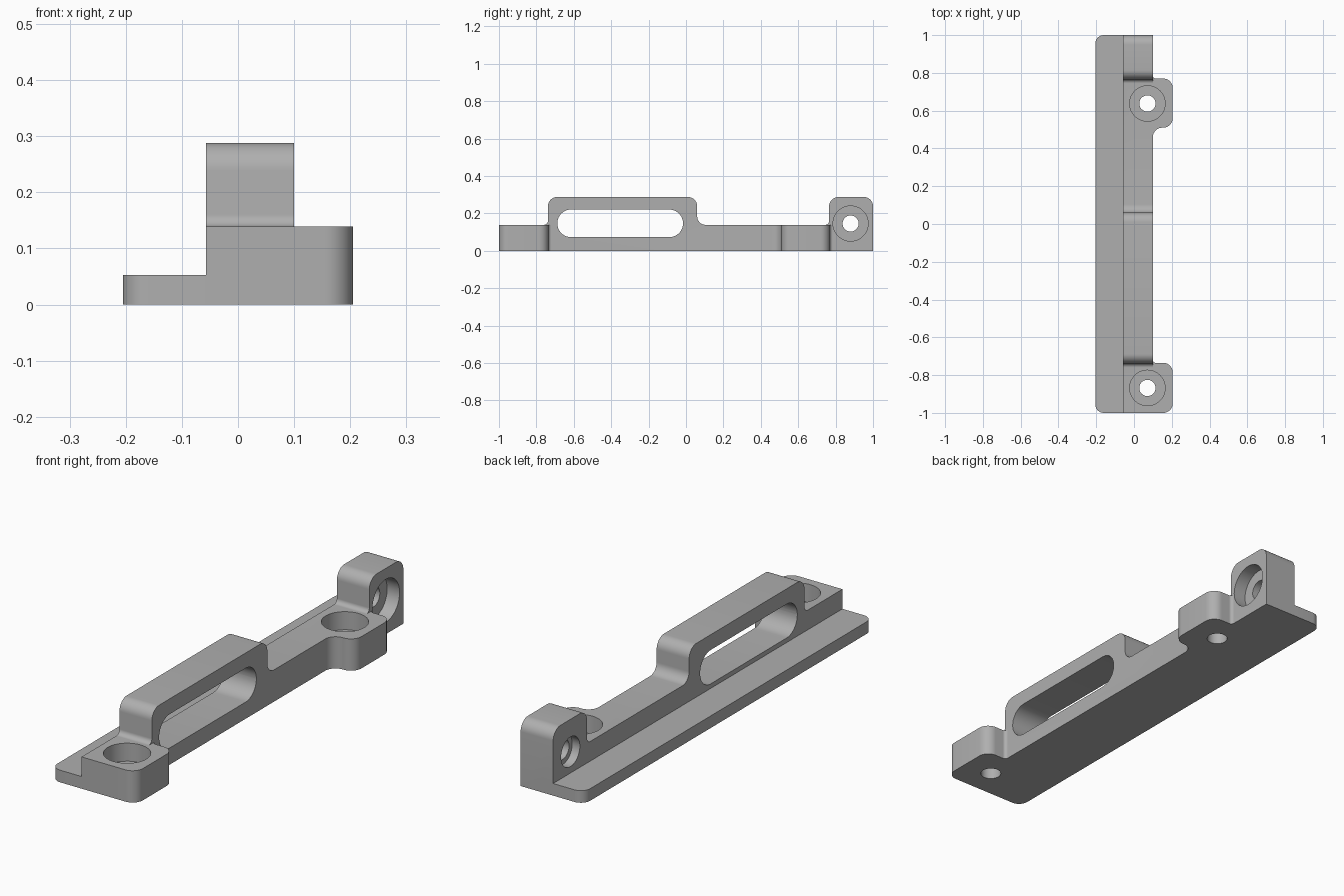
import bpy, bmesh, math
from mathutils import Vector, Matrix

cube = bpy.data.objects.get("Cube")
if cube:
    bpy.data.objects.remove(cube, do_unlink=True)

grey = bpy.data.materials.new("plain_grey")
grey.use_nodes = True
colour = (0.43, 0.43, 0.43, 1)
grey.diffuse_color = colour
grey.node_tree.nodes["Principled BSDF"].inputs["Base Color"].default_value = colour


def rounded(corners, steps=10):
    """Outline with right-angled corners (a, b, radius) turned into arcs."""
    out = []
    for i, (a, b, r) in enumerate(corners):
        p = Vector((a, b))
        if r == 0:
            out.append(p)
            continue
        u = (Vector(corners[i - 1][:2]) - p).normalized()
        v = (Vector(corners[(i + 1) % len(corners)][:2]) - p).normalized()
        c = p + (u + v) * r
        for k in range(steps + 1):
            t = math.pi / 2 * k / steps
            out.append(c - r * (v * math.cos(t) + u * math.sin(t)))
    return out


def add(name, bm):
    bmesh.ops.recalc_face_normals(bm, faces=bm.faces)
    mesh = bpy.data.meshes.new(name)
    bm.to_mesh(mesh)
    bm.free()
    mesh.materials.append(grey)
    obj = bpy.data.objects.new(name, mesh)
    bpy.context.collection.objects.link(obj)
    return obj


def prism(name, corners, axis, lo, hi):
    """Extrude a rounded outline along x (outline in y, z) or z (outline in x, y)."""
    bm = bmesh.new()
    place = (lambda p: (lo, p.x, p.y)) if axis == "x" else (lambda p: (p.x, p.y, lo))
    face = bm.faces.new([bm.verts.new(place(p)) for p in rounded(corners)])
    ext = bmesh.ops.extrude_face_region(bm, geom=[face])
    move = Vector((hi - lo, 0, 0)) if axis == "x" else Vector((0, 0, hi - lo))
    verts = [g for g in ext["geom"] if isinstance(g, bmesh.types.BMVert)]
    bmesh.ops.translate(bm, verts=verts, vec=move)
    return add(name, bm)


def drill(axis, centre, radius, lo, hi):
    """Cylinder cutter along x (centre in y, z) or z (centre in x, y)."""
    mid, (a, b) = (lo + hi) / 2, centre
    if axis == "x":
        mat = Matrix.Translation((mid, a, b)) @ Matrix.Rotation(math.pi / 2, 4, "Y")
    else:
        mat = Matrix.Translation((a, b, mid))
    bm = bmesh.new()
    bmesh.ops.create_cone(bm, cap_ends=True, segments=48, radius1=radius,
                          radius2=radius, depth=hi - lo, matrix=mat)
    return add("drill_cutter", bm)


def combine(target, tool, operation):
    mod = target.modifiers.new(operation.lower(), "BOOLEAN")
    mod.operation, mod.solver, mod.object = operation, "EXACT", tool
    tool.hide_render = True
    bpy.context.view_layer.objects.active = target
    bpy.ops.object.modifier_apply(modifier=mod.name)
    bpy.data.objects.remove(tool, do_unlink=True)


LEFT, RIGHT, EDGE = -0.057, 0.1, 0.205
LOW, TOP = 0.139, 0.288

# Main rail: side profile with the raised bridge and the end block
bracket = prism("mounting_bracket", [
    (-1, 0, 0), (1, 0, 0), (1, TOP, 0.05), (0.765, TOP, 0.05),
    (0.765, LOW, 0.02), (0.06, LOW, 0.045), (0.06, TOP, 0.05),
    (-0.738, TOP, 0.05), (-0.738, LOW, 0.022), (-1, LOW, 0)], "x", LEFT, RIGHT)

# Thin flange along one side
flange = prism("flange", [(0, -1, 0), (0, 1, 0), (-EDGE, 1, 0.045),
                          (-EDGE, -1, 0.045)], "z", 0, 0.053)
# Screw tabs blending into the rail
front_tab = prism("front_tab", [
    (0, -1, 0), (EDGE, -1, 0.05), (EDGE, -0.735, 0.05),
    (RIGHT, -0.735, 0.015), (RIGHT, -0.715, 0), (0, -0.715, 0)], "z", 0, LOW)
back_tab = prism("back_tab", [
    (0, 0.45, 0), (RIGHT, 0.45, 0), (RIGHT, 0.51, 0.05), (EDGE, 0.51, 0.05),
    (EDGE, 0.77, 0.05), (RIGHT, 0.77, 0.015), (RIGHT, 0.79, 0), (0, 0.79, 0)],
    "z", 0, LOW)
for part in (flange, front_tab, back_tab):
    combine(bracket, part, "UNION")

# Long slot through the bridge
slot = prism("slot_cutter", [(a, b, 0.0735) for a, b in
             ((-0.688, 0.073), (-0.016, 0.073), (-0.016, 0.221), (-0.688, 0.221))],
             "x", -0.3, 0.3)
combine(bracket, slot, "DIFFERENCE")

# Counterbored screw holes in the tabs
for y in (-0.868, 0.638):
    combine(bracket, drill("z", (0.071, y), 0.043, -0.1, 0.4), "DIFFERENCE")
    combine(bracket, drill("z", (0.071, y), 0.094, 0.06, 0.4), "DIFFERENCE")

# Sideways hole in the end block, recessed on both faces
side = (0.88, 0.146)
for radius, lo, hi in ((0.043, -0.3, 0.3), (0.094, 0.04, 0.3), (0.065, -0.3, -0.02)):
    combine(bracket, drill("x", side, radius, lo, hi), "DIFFERENCE")

bpy.ops.object.select_all(action="DESELECT")
bracket.select_set(True)
bpy.context.view_layer.objects.active = bracket
bpy.ops.object.shade_smooth_by_angle(angle=math.radians(30))
